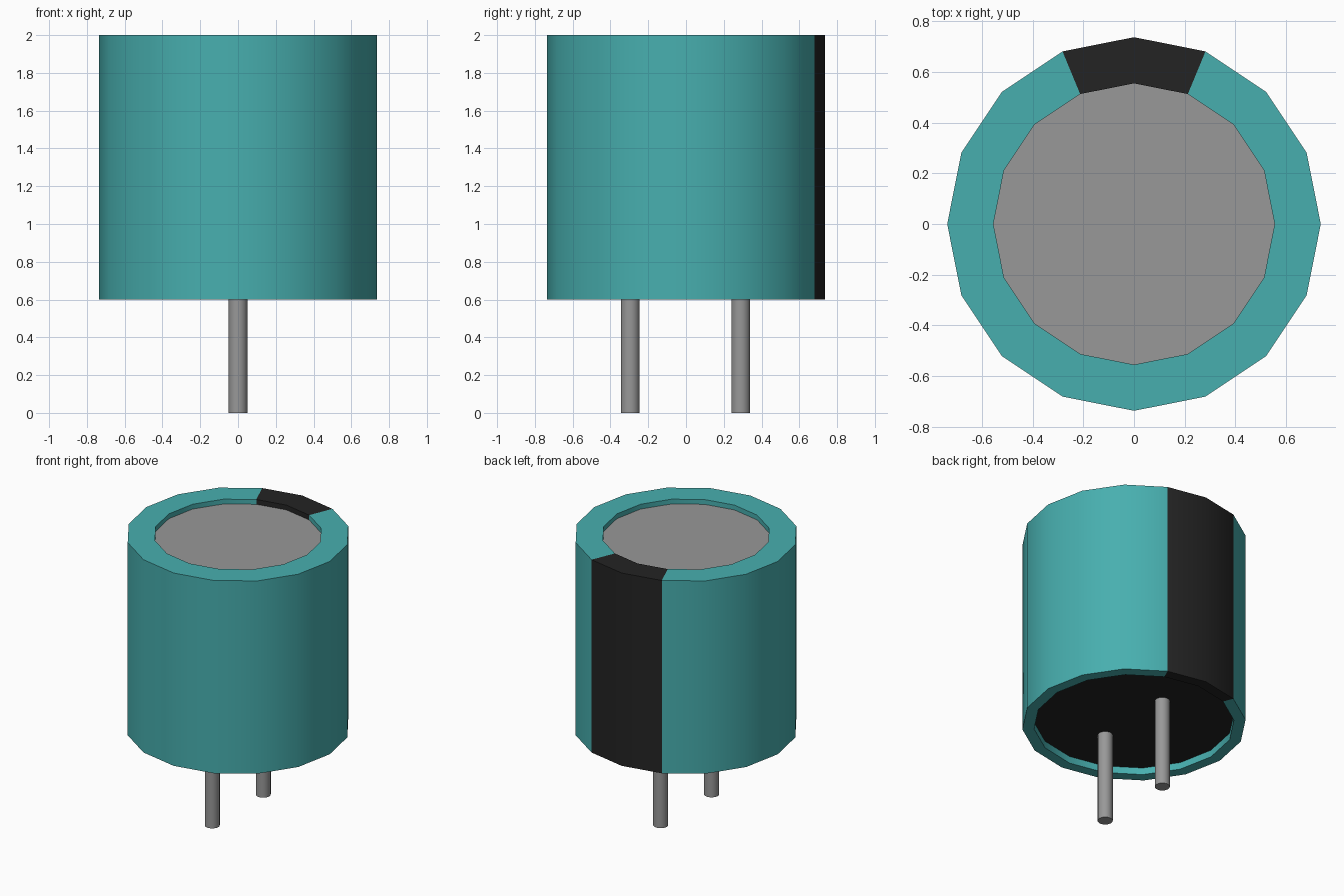
import bpy, bmesh, math

cube = bpy.data.objects.get("Cube")
if cube:
    bpy.data.objects.remove(cube, do_unlink=True)

SIDES = 16


def material(name, rgb):
    m = bpy.data.materials.new(name)
    m.use_nodes = True
    m.diffuse_color = (*rgb, 1)
    bsdf = next(n for n in m.node_tree.nodes if n.type == 'BSDF_PRINCIPLED')
    bsdf.inputs["Base Color"].default_value = (*rgb, 1)
    return m


teal = material("teal", (0.064, 0.429, 0.429))
black = material("black", (0.0175, 0.0175, 0.0175))
grey = material("metal grey", (0.314, 0.314, 0.314))


def lathe(name, profile, mats, location=(0, 0, 0), cap_bottom=False, cap_top=False):
    """Spin (radius, z) points about z; the profile climbs the outside."""
    bm = bmesh.new()
    rings = []
    for r, z in profile:
        angles = [2 * math.pi * i / SIDES for i in range(SIDES)]
        rings.append([bm.verts.new((r * math.cos(a), r * math.sin(a), z)) for a in angles])
    for low, high in zip(rings, rings[1:]):
        for i in range(SIDES):
            j = (i + 1) % SIDES
            bm.faces.new((low[i], low[j], high[j], high[i]))
    if cap_bottom:
        bm.faces.new(rings[0][::-1])
    if cap_top:
        bm.faces.new(rings[-1])
    mesh = bpy.data.meshes.new(name)
    bm.to_mesh(mesh)
    bm.free()
    for m in mats:
        mesh.materials.append(m)
    obj = bpy.data.objects.new(name, mesh)
    obj.location = location
    bpy.context.collection.objects.link(obj)
    bpy.ops.object.select_all(action='DESELECT')
    obj.select_set(True)
    bpy.context.view_layer.objects.active = obj
    bpy.ops.object.shade_smooth_by_angle(angle=math.radians(30))
    return obj


# Sleeve wrapped over both rims, with a black stripe down the back
sleeve = lathe("sleeve", [(0.66, 0.65), (0.66, 0.6), (0.737, 0.6),
                          (0.737, 2.0), (0.555, 2.0), (0.555, 1.965)], [teal, black])
for face in sleeve.data.polygons:
    c = face.center
    if abs(math.atan2(c.x, c.y)) < math.radians(22.5):
        face.material_index = 1

# Recessed end faces
lathe("top_plate", [(0.555, 1.965)], [grey], cap_top=True)
lathe("bottom_seal", [(0.66, 0.65)], [black], cap_bottom=True)

# Two wire legs
for name, y in (("front_leg", -0.295), ("back_leg", 0.29)):
    lathe(name, [(0.05, 0), (0.05, 0.65)], [grey], (0, y, 0), cap_bottom=True, cap_top=True)
